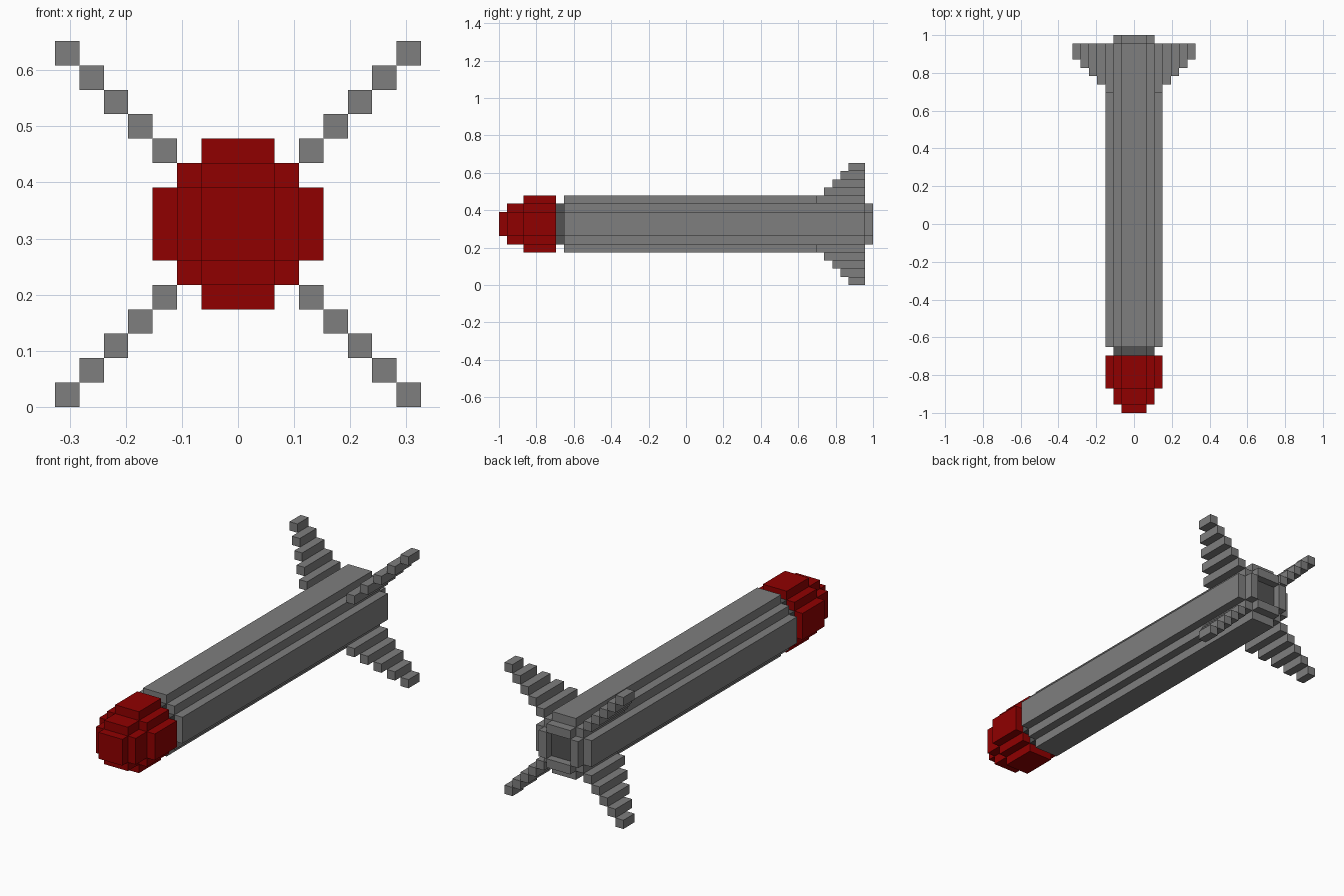
import bpy, bmesh

if "Cube" in bpy.data.objects:
    bpy.data.objects.remove(bpy.data.objects["Cube"])

U = 2 / 46          # one block
ZC = 7.5 * U        # height of the long axis


def material(name, rgb):
    m = bpy.data.materials.new(name)
    m.diffuse_color = (*rgb, 1)
    m.use_nodes = True
    m.node_tree.nodes["Principled BSDF"].inputs["Base Color"].default_value = m.diffuse_color
    return m


GREY = material("body grey", (0.21, 0.21, 0.21))
DARK = material("dark grey", (0.085, 0.085, 0.085))
RED = material("nose red", (0.28, 0.0, 0.0))


def finish(name, bm, mat):
    bmesh.ops.recalc_face_normals(bm, faces=bm.faces)
    mesh = bpy.data.meshes.new(name)
    bm.to_mesh(mesh)
    bm.free()
    mesh.materials.append(mat)
    obj = bpy.data.objects.new(name, mesh)
    bpy.context.collection.objects.link(obj)
    return obj


def prism(bm, outline, y0, y1):
    """Extrude an (x, z) outline in block units from y0 to y1."""
    vs = [bm.verts.new((x * U, y0 * U, ZC + z * U)) for x, z in outline]
    bottom = bm.faces.new(vs)
    top = [bm.verts.new((x * U, y1 * U, ZC + z * U)) for x, z in outline]
    bm.faces.new(top[::-1])
    for i in range(len(vs)):
        bm.faces.new((vs[i - 1], vs[i], top[i], top[i - 1]))
    return bottom


def box(bm, x0, x1, y0, y1, z0, z1):
    prism(bm, [(x0, z0), (x1, z0), (x1, z1), (x0, z1)], y0, y1)


def stepped(radius):
    """Blocky round outline: one-block steps at every corner."""
    quarter = []
    r, h = radius, 1.5
    while r > 1.5:
        quarter += [(r, h), (r - 1, h)]
        r, h = r - 1, h + 1
    quarter.append((1.5, radius))
    pts = []
    for _ in range(4):
        pts += quarter
        quarter = [(-z, x) for x, z in quarter]
    return pts


def tube(name, layers, mat):
    bm = bmesh.new()
    for radius, y0, y1 in layers:
        prism(bm, stepped(radius), y0, y1)
    return finish(name, bm, mat)


# Red nose in three layers, dark neck and long body
tube("nose_cone", [(1.5, -23, -22), (2.5, -22, -20), (3.5, -20, -16)], RED)
tube("neck", [(2.5, -16, -15)], DARK)
tube("body", [(3.5, -15, 22)], GREY)

# Exhaust ring: four raised bars around a dark opening
bm = bmesh.new()
for s in (-1, 1):
    a, b = sorted((1.5 * s, 2.5 * s))
    box(bm, a, b, 22, 23, -1.5, 1.5)
    box(bm, -1.5, 1.5, 22, 23, a, b)
finish("exhaust_ring", bm, GREY)
bm = bmesh.new()
box(bm, -1.5, 1.5, 22, 22.1, -1.5, 1.5)
finish("exhaust_opening", bm, DARK)

# Four diagonal stepped tail fins
for sx, side in ((-1, "left"), (1, "right")):
    for sz, level in ((-1, "lower"), (1, "upper")):
        bm = bmesh.new()
        for i in range(5):
            x0, x1 = sorted((sx * (2.5 + i), sx * (3.5 + i)))
            z0, z1 = sorted((sz * (2.5 + i), sz * (3.5 + i)))
            box(bm, x0, x1, 16 + i, 22, z0, z1)
        finish(f"{level}_{side}_fin", bm, GREY)
